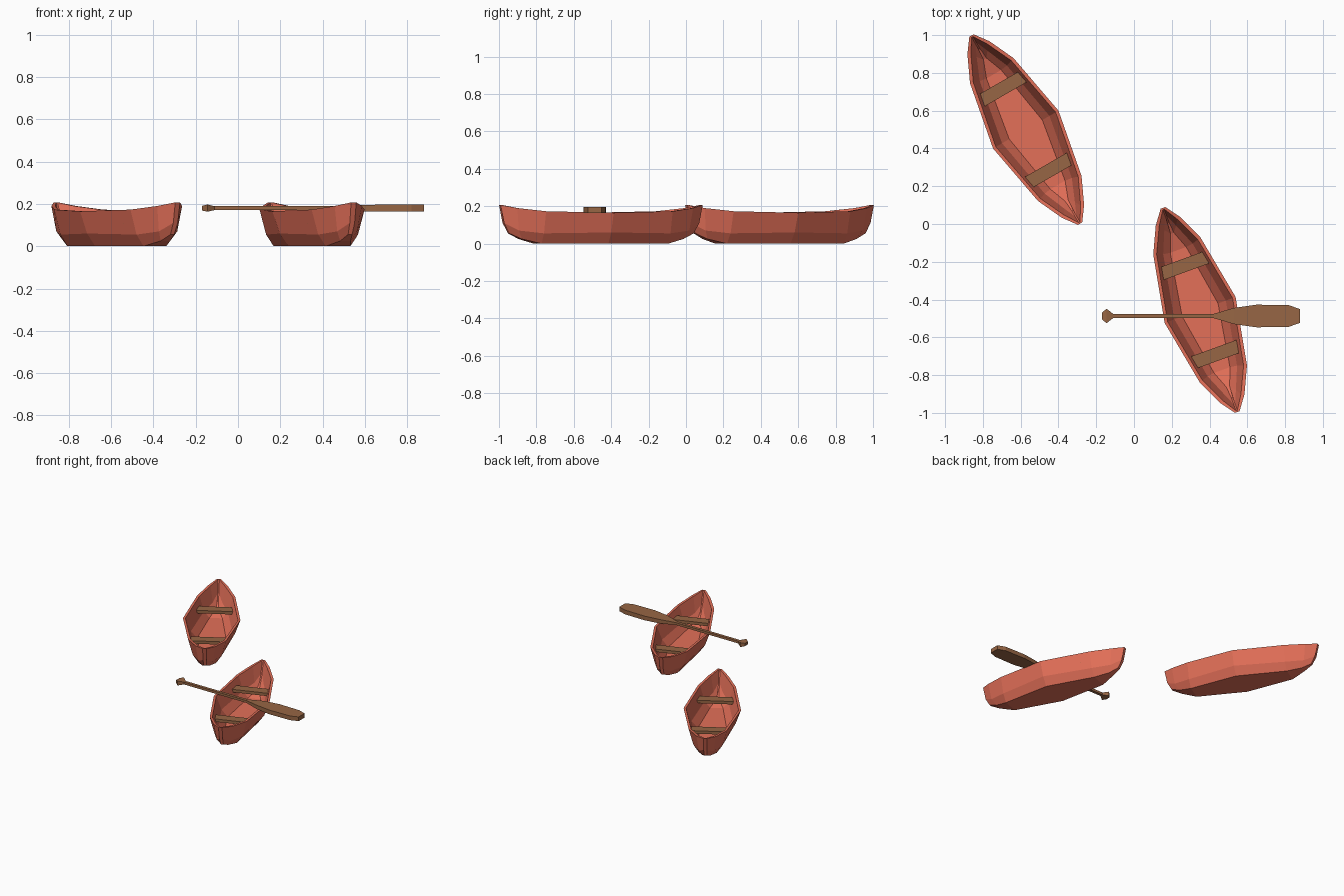
import bpy, bmesh
from math import radians
from mathutils import Matrix

if "Cube" in bpy.data.objects:
    bpy.data.objects.remove(bpy.data.objects["Cube"])


def material(name, rgb):
    m = bpy.data.materials.new(name)
    m.diffuse_color = (*rgb, 1)
    m.use_nodes = True
    m.node_tree.nodes["Principled BSDF"].inputs["Base Color"].default_value = m.diffuse_color
    return m


RED = material("red_paint", (0.77, 0.16, 0.098))
WOOD = material("wood", (0.31, 0.133, 0.058))


def finish(name, bm, mat, matrix=Matrix()):
    bmesh.ops.recalc_face_normals(bm, faces=bm.faces)
    me = bpy.data.meshes.new(name)
    bm.to_mesh(me)
    bm.free()
    me.materials.append(mat)
    ob = bpy.data.objects.new(name, me)
    ob.matrix_world = matrix
    bpy.context.collection.objects.link(ob)
    return ob


def loft(bm, rings):
    """Skin a list of closed rings without caps; return the vertex rings."""
    vs = [[bm.verts.new(p) for p in r] for r in rings]
    n = len(vs[0])
    for a, b in zip(vs, vs[1:]):
        for i in range(n):
            j = (i + 1) % n
            bm.faces.new((a[i], a[j], b[j], b[i]))
    return vs


# half-hull stations: (distance from middle, half width, height) for rim, chine, bottom
OUTER = [
    [(0, .20, .165), (0, .162, .06), (0, .118, 0)],
    [(.36, .133, .173), (.36, .100, .055), (.36, .062, 0)],
    [(.50, .068, .190), (.485, .050, .07), (.46, .026, .025)],
    [(.575, .013, .207), (.555, .012, .11), (.525, .010, .055)],
]


def hull_ring(station, sign):
    outer = [(-w, sign * u, z) for u, w, z in station]
    outer += [(-x, y, z) for x, y, z in reversed(outer)]
    inner = []
    for k, (u, w, z) in enumerate(station):
        lift, shrink = (0, .008, .016)[k], (.985, .955, .94)[k]
        inner.append((-max(w - .017, .004), sign * u * shrink, z + lift))
    inner += [(-x, y, z) for x, y, z in reversed(inner)]
    return outer + inner[::-1]


def canoe(label, x, y, angle):
    place = Matrix.Translation((x, y, 0)) @ Matrix.Rotation(radians(angle), 4, 'Z')
    # hull: outer skin, rim and inner skin in one shell
    bm = bmesh.new()
    rings = [hull_ring(s, -1) for s in OUTER[:0:-1]] + [hull_ring(s, 1) for s in OUTER]
    vs = loft(bm, rings)
    for r in (vs[0], vs[-1]):
        bm.faces.new(r[:6])
        bm.faces.new(r[6:])
        bm.faces.new((r[0], r[5], r[6], r[11]))
    finish(label + "_canoe_hull", bm, RED, place)
    # two cross seats
    for side, sy in (("front", -.25), ("rear", .25)):
        bm = bmesh.new()
        bmesh.ops.create_cube(bm, size=1, matrix=Matrix.Translation((0, sy, .117))
                              @ Matrix.Diagonal((.255, .07, .022, 1)))
        finish(f"{label}_canoe_{side}_seat", bm, WOOD, place)


canoe("left", -.573, .500, 30)
canoe("right", .35, -.455, 20)

# paddle lofted along x: (x, half width, half thickness)
PADDLE = [(-.17, .018, .011), (-.145, .038, .017), (-.11, .011, .009),
          (.42, .011, .009), (.53, .043, .015), (.65, .060, .016),
          (.82, .057, .016), (.88, .036, .016)]
bm = bmesh.new()
vs = loft(bm, [[(x, -w, -t), (x, w, -t), (x, w, t), (x, -w, t)] for x, w, t in PADDLE])
bm.faces.new(vs[0])
bm.faces.new(vs[-1])
finish("paddle", bm, WOOD, Matrix.Translation((0, -.487, .18)))
